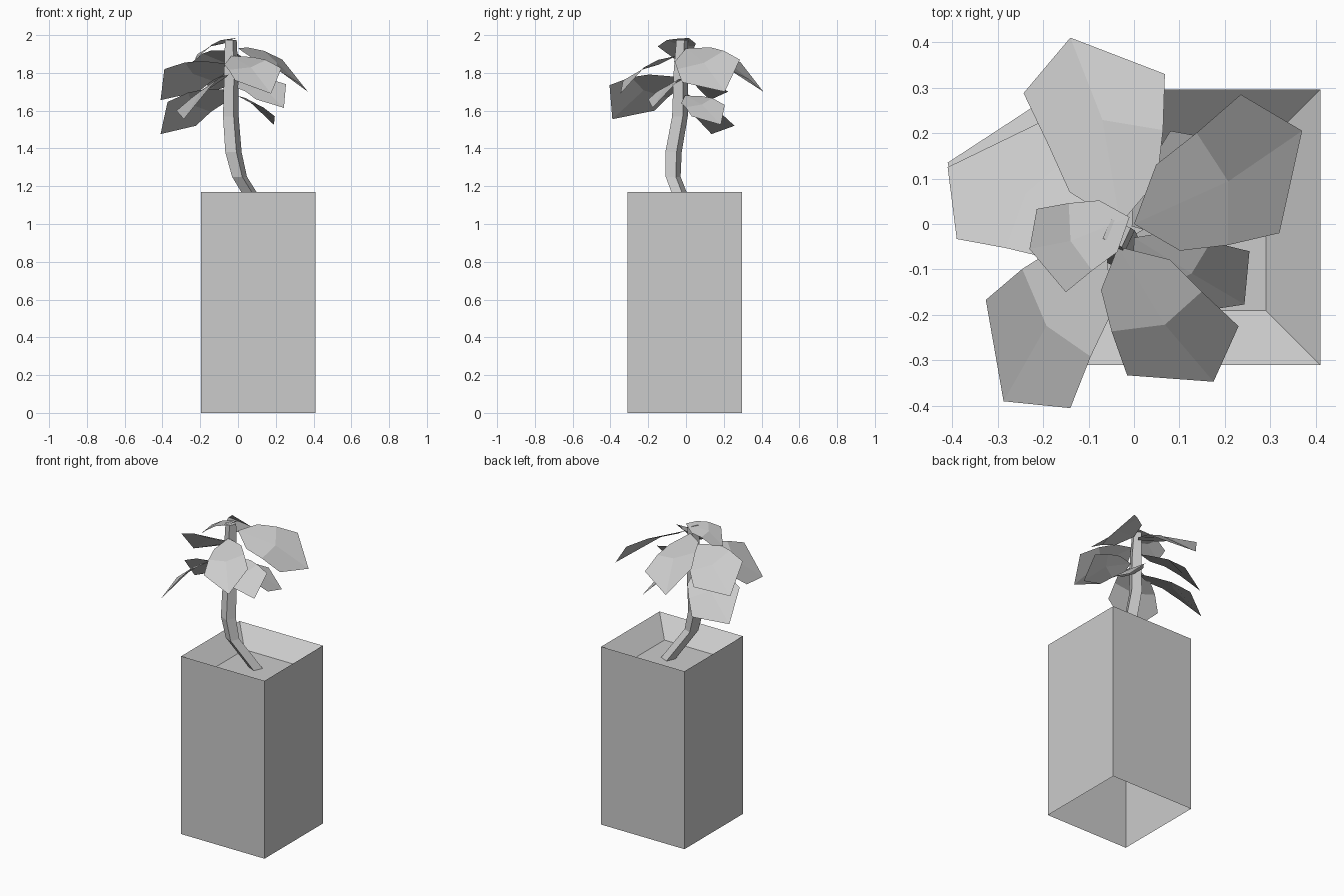
import bpy
from math import cos, sin, radians
from mathutils import Vector

if "Cube" in bpy.data.objects:
    bpy.data.objects.remove(bpy.data.objects["Cube"])


def make_object(name, verts, faces):
    mesh = bpy.data.meshes.new(name)
    mesh.from_pydata([tuple(v) for v in verts], [], faces)
    mesh.update()
    obj = bpy.data.objects.new(name, mesh)
    bpy.context.collection.objects.link(obj)
    return obj


def loft(name, rings, cap_end=True):
    """Join a series of four-sided rings with quads, closing the last one."""
    verts = [v for ring in rings for v in ring]
    faces = []
    for r in range(len(rings) - 1):
        for i in range(4):
            j = (i + 1) % 4
            faces.append((4 * r + i, 4 * r + j, 4 * r + 4 + j, 4 * r + 4 + i))
    if cap_end:
        n = 4 * (len(rings) - 1)
        faces.append((n, n + 1, n + 2, n + 3))
    return make_object(name, verts, faces)


def square_ring(x, y, z, radius, angle):
    return [Vector((x + radius * cos(radians(angle + 90 * i)),
                    y + radius * sin(radians(angle + 90 * i)), z)) for i in range(4)]


# Planter: open-bottomed box whose inner walls slope from the rim to the soil
SQ2 = 2 ** 0.5
loft("planter", [square_ring(0.107, -0.007, z, half * SQ2, 45)
                 for z, half in ((0, 0.303), (1.17, 0.303), (1.06, 0.183))])

# Trunk: bent, tapering four-sided stem (x, y, z, radius)
trunk_path = [
    (0.125, 0.005, 1.06, 0.044),
    (0.008, -0.068, 1.25, 0.042),
    (-0.024, -0.066, 1.38, 0.046),
    (-0.038, -0.032, 1.57, 0.044),
    (-0.036, -0.028, 1.80, 0.040),
    (-0.038, -0.020, 1.975, 0.033),
]
loft("trunk", [square_ring(x, y, z, r, 20) for x, y, z, r in trunk_path])


# Leaf: 2 x 2 grid of faces, broad towards the tip and bent across the middle
def leaf(name, base, left, right, tip, lift=0.012):
    base, left, right, tip = map(Vector, (base, left, right, tip))
    spine = (left + right) / 2 - base
    half = (left - right) / 2
    up = spine.cross(half).normalized() * lift

    def at(along, side, raised=0):
        return base + spine * along + half * side + up * raised

    verts = [at(0.27, 0.62), base, at(0.27, -0.62),
             at(0.6, 0.81, 1), at(0.727, 0, 1), at(0.6, -0.81, 1),
             left, tip, right]
    faces = [(1, 4, 3, 0), (2, 5, 4, 1), (4, 7, 6, 3), (5, 8, 7, 4)]
    make_object(name, verts, faces)


# Base, left corner, right corner and tip of each leaf
leaves = {
    "leaf_crown": ((-0.01, 0.015, 1.985), (-0.15, -0.15, 1.94), (-0.214, 0.033, 1.90), (-0.23, -0.055, 1.87)),
    "leaf_right_upper": ((0, 0, 1.93), (0.235, 0.285, 1.87), (0.32, -0.02, 1.75), (0.37, 0.205, 1.70)),
    "leaf_back": ((-0.03, 0, 1.92), (-0.243, 0.288, 1.857), (0.068, 0.33, 1.77), (-0.14, 0.41, 1.70)),
    "leaf_front": ((-0.035, -0.05, 1.89), (0.23, -0.225, 1.825), (-0.015, -0.333, 1.76), (0.175, -0.347, 1.69)),
    "leaf_left_upper": ((-0.07, -0.03, 1.85), (-0.39, -0.033, 1.82), (-0.21, 0.222, 1.70), (-0.41, 0.125, 1.656)),
    "leaf_left_lower": ((-0.06, -0.03, 1.71), (-0.373, -0.025, 1.646), (-0.223, 0.257, 1.52), (-0.41, 0.135, 1.476)),
    "leaf_front_left": ((-0.06, -0.06, 1.78), (-0.14, -0.405, 1.735), (-0.326, -0.167, 1.60), (-0.287, -0.39, 1.555)),
    "leaf_front_right": ((0, -0.03, 1.76), (0.254, -0.06, 1.74), (0.095, -0.20, 1.66), (0.243, -0.177, 1.615)),
    "leaf_back_right": ((-0.005, -0.005, 1.68), (0.08, 0.205, 1.63), (0.195, 0.03, 1.57), (0.19, 0.185, 1.525)),
}
for leaf_name, points in leaves.items():
    leaf(leaf_name, *points)
